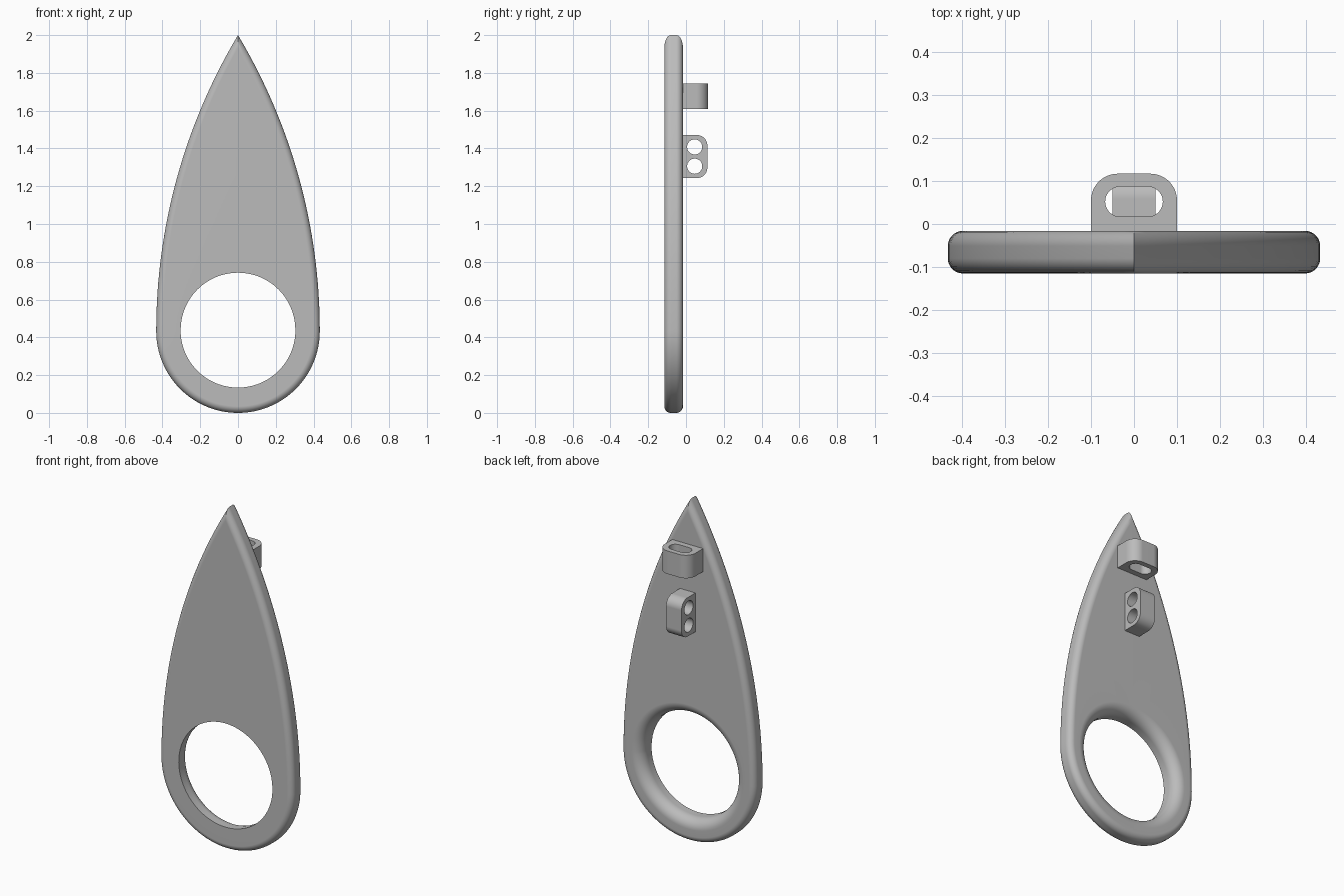
import bpy, bmesh
from math import sin, cos, pi, atan2, sqrt, asin
from mathutils import Matrix

cube = bpy.data.objects.get("Cube")
if cube:
    bpy.data.objects.remove(cube, do_unlink=True)

grey = bpy.data.materials.new("plain grey")
grey.use_nodes = True
colour = (0.5, 0.5, 0.5, 1)
grey.diffuse_color = colour
grey.node_tree.nodes["Principled BSDF"].inputs["Base Color"].default_value = colour

FRONT, BACK = -0.115, -0.016      # plate faces
RIM = 0.433                       # radius of the round end
SIDE = 3.052                      # radius of the long side arcs
HOLE, HOLE_Z = 0.304, 0.438
EDGE, FLARE = 0.035, 0.06         # outer rounding, rear rounding of the hole


def finish(name, bm):
    bmesh.ops.recalc_face_normals(bm, faces=bm.faces)
    mesh = bpy.data.meshes.new(name)
    bm.to_mesh(mesh)
    bm.free()
    mesh.materials.append(grey)
    ob = bpy.data.objects.new(name, mesh)
    bpy.context.collection.objects.link(ob)
    bpy.ops.object.select_all(action="DESELECT")
    ob.select_set(True)
    bpy.context.view_layer.objects.active = ob
    bpy.ops.object.shade_smooth_by_angle(angle=pi / 6)
    mod = ob.modifiers.new("flat face shading", "WEIGHTED_NORMAL")
    mod.keep_sharp = True
    return ob


def teardrop(d, n=32):
    """Teardrop outline (x, z), moved inwards by d."""
    r, cx = SIDE - d, RIM - SIDE
    tip = asin(sqrt(r * r - cx * cx) / r)
    right = [((RIM - d) * sin(pi / 2 * i / n), RIM - (RIM - d) * cos(pi / 2 * i / n))
             for i in range(n)]
    right += [(cx + r * cos(tip * i / n), RIM + r * sin(tip * i / n)) for i in range(n)]
    right.append((0, RIM + r * sin(tip)))
    return right + [(-x, z) for x, z in right[-2:0:-1]]


def hole_ring(radius):
    """Circle whose points line up with the outline points."""
    angles = [atan2(z - HOLE_Z, x) for x, z in teardrop(0)]
    return [(radius * cos(a), HOLE_Z + radius * sin(a)) for a in angles]


# Plate: one closed loop of rings around the outer rim and through the hole
steps = [pi / 2 * i / 8 for i in range(9)]
rings = [(teardrop(EDGE * (1 - sin(a))), FRONT + EDGE * (1 - cos(a))) for a in steps]
rings += [(teardrop(EDGE * (1 - cos(a))), BACK - EDGE * (1 - sin(a))) for a in steps]
rings += [(hole_ring(HOLE + FLARE * (1 - sin(a))), BACK - FLARE * (1 - cos(a))) for a in steps]
rings.append((hole_ring(HOLE), FRONT))

bm = bmesh.new()
loops = [[bm.verts.new((x, y, z)) for x, z in pts] for pts, y in rings]
for a, b in zip(loops, loops[1:] + loops[:1]):
    for i in range(len(a)):
        j = (i + 1) % len(a)
        bm.faces.new((a[i], a[j], b[j], b[i]))
finish("teardrop_plate", bm)


def rounded(u0, u1, v0, v1, r, square_base=False, n=12):
    """Rounded rectangle; square_base keeps the two corners at v0 sharp."""
    pts = []
    for k, (u, v) in enumerate([(u1 - r, v1 - r), (u0 + r, v1 - r),
                                (u0 + r, v0 + r), (u1 - r, v0 + r)]):
        if square_base and k > 1:
            pts.append((u0 if k == 2 else u1, v0))
            continue
        for i in range(n + 1):
            a = pi / 2 * (k + i / n)
            p = (u + r * cos(a), v + r * sin(a))
            if not pts or abs(p[0] - pts[-1][0]) + abs(p[1] - pts[-1][1]) > 1e-5:
                pts.append(p)
    if abs(pts[0][0] - pts[-1][0]) + abs(pts[0][1] - pts[-1][1]) < 1e-5:
        pts.pop()
    return pts


def lug(name, outlines, depth, matrix):
    """Fill an outline with openings, then give it thickness."""
    bm = bmesh.new()
    edges = []
    for pts in outlines:
        vs = [bm.verts.new((u, v, -depth / 2)) for u, v in pts]
        edges += [bm.edges.new((vs[i - 1], vs[i])) for i in range(len(vs))]
    bmesh.ops.triangle_fill(bm, edges=edges, use_beauty=True, use_dissolve=False)
    ext = bmesh.ops.extrude_face_region(bm, geom=bm.faces[:])
    moved = [g for g in ext["geom"] if isinstance(g, bmesh.types.BMVert)]
    bmesh.ops.translate(bm, verts=moved, vec=(0, 0, depth))
    bm.transform(matrix)
    finish(name, bm)


# Upper lug: slot running up and down
lug("slotted_lug",
    [rounded(-0.1, 0.1, BACK, 0.117, 0.062, True),
     rounded(-0.067, 0.067, 0.017, 0.087, 0.035)],
    0.135, Matrix.Translation((0, 0, 1.677)))

# Lower lug: two round holes running sideways
turn = Matrix(((0, 0, 1, 0), (0, 1, 0, 0), (1, 0, 0, 0), (0, 0, 0, 1)))
holes = [rounded(z - 0.04, z + 0.04, 0.006, 0.086, 0.04) for z in (-0.051, 0.051)]
lug("two_hole_lug",
    [rounded(-0.114, 0.114, BACK, 0.113, 0.055, True)] + holes,
    0.1, Matrix.Translation((0, 0, 1.357)) @ turn)
